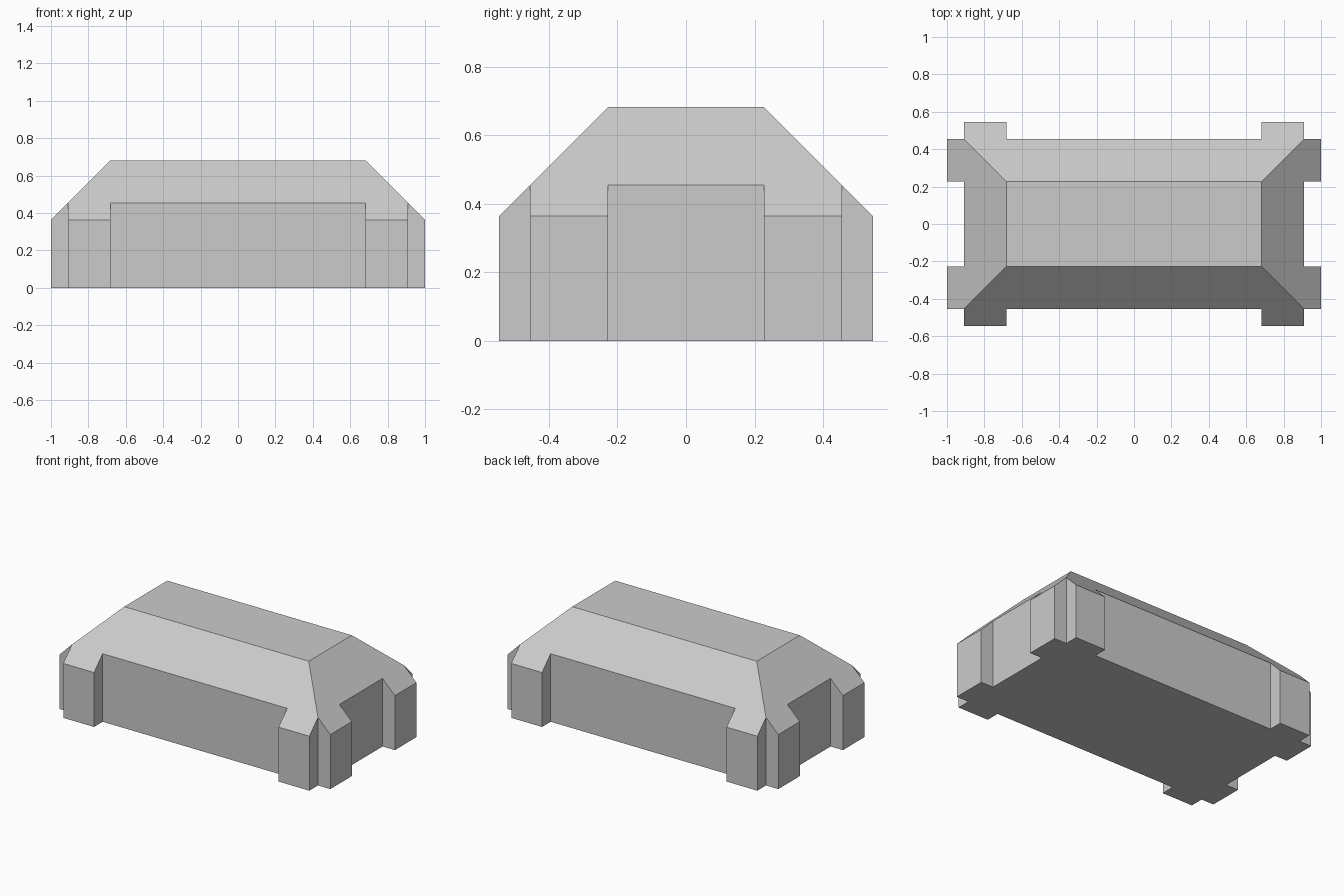
import bpy
import bmesh

default = bpy.data.objects.get("Cube")
if default:
    bpy.data.objects.remove(default, do_unlink=True)

U = 1 / 22  # modelling unit

grey = bpy.data.materials.new("plain grey")
grey.use_nodes = True
colour = (0.6, 0.6, 0.6, 1)
grey.diffuse_color = colour
grey.node_tree.nodes["Principled BSDF"].inputs["Base Color"].default_value = colour

# Footprint of one corner with its two buttresses, mirrored to all four
corner = [(20, 5), (22, 5), (22, 10), (20, 10), (20, 12), (15, 12), (15, 10)]
quadrants = [(1, 1), (-1, 1), (-1, -1), (1, -1)]
outline = []
for sx, sy in quadrants:
    points = corner if sx * sy > 0 else corner[::-1]
    outline += [(sx * x, sy * y) for x, y in points]
n = len(outline)


def eave_height(x, y):
    """Height of the 45 degree hipped roof above a point."""
    return min(30 - abs(x), 20 - abs(y), 15)


bm = bmesh.new()


def vert(x, y, z):
    return bm.verts.new((x * U, y * U, z * U))


base = [vert(x, y, 0) for x, y in outline]
rim = [vert(x, y, eave_height(x, y)) for x, y in outline]
top = [vert(sx * 15, sy * 5, 15) for sx, sy in quadrants]

# Underside, walls and flat top
bm.faces.new(base[::-1])
for i in range(n):
    j = (i + 1) % n
    bm.faces.new((base[i], base[j], rim[j], rim[i]))
bm.faces.new(top)

# Roof slopes, each running from hip to hip and out over its buttresses
step = len(corner)
for k in range(4):
    start = step // 2 + k * step
    edge = [rim[(start + i) % n] for i in range(step + 1)]
    bm.faces.new(edge + [top[(k + 1) % 4], top[k]])

bmesh.ops.recalc_face_normals(bm, faces=bm.faces)
mesh = bpy.data.meshes.new("buttressed_block")
bm.to_mesh(mesh)
bm.free()
mesh.materials.append(grey)
block = bpy.data.objects.new("buttressed_block", mesh)
bpy.context.collection.objects.link(block)
